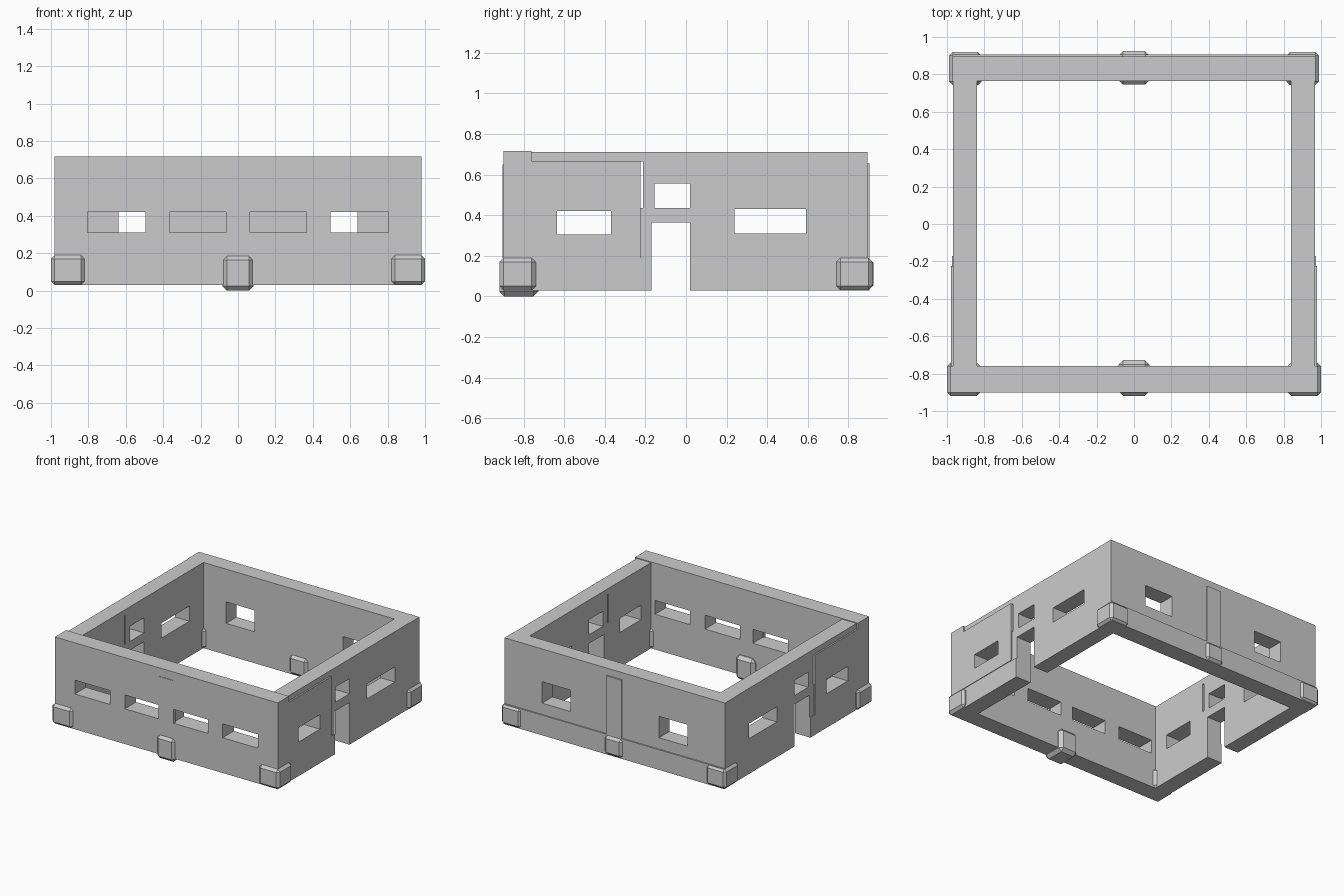
import bpy, bmesh
from mathutils import Matrix, Vector

if "Cube" in bpy.data.objects:
    bpy.data.objects.remove(bpy.data.objects["Cube"])


def add_boxes(name, boxes):
    """One object out of boxes given as (x0, x1, y0, y1, z0, z1)."""
    bm = bmesh.new()
    for x0, x1, y0, y1, z0, z1 in boxes:
        m = Matrix.Translation(((x0 + x1) / 2, (y0 + y1) / 2, (z0 + z1) / 2)) \
            @ Matrix.Diagonal((x1 - x0, y1 - y0, z1 - z0, 1))
        bmesh.ops.create_cube(bm, size=1, matrix=m)
    me = bpy.data.meshes.new(name)
    bm.to_mesh(me)
    bm.free()
    ob = bpy.data.objects.new(name, me)
    bpy.context.collection.objects.link(ob)
    return ob


def cut(ob, cutter):
    mod = ob.modifiers.new("openings", 'BOOLEAN')
    mod.operation = 'DIFFERENCE'
    mod.solver = 'EXACT'
    mod.object = cutter
    bpy.context.view_layer.objects.active = ob
    bpy.ops.object.modifier_apply(modifier=mod.name)


def block(name, box, bevel):
    ob = add_boxes(name, [box])
    mod = ob.modifiers.new("chamfer", 'BEVEL')
    mod.width = bevel
    mod.segments = 1
    mod.limit_method = 'NONE'
    return ob


B = 0.03  # underside of the walls

# Window, door and slit cutters
front_holes = [(s * c - 0.155, s * c + 0.155, -1.1, -0.6, 0.31, 0.42)
               for s in (-1, 1) for c in (0.21, 0.65)]
back_holes = [(s * 0.515 - 0.125, s * 0.515 + 0.125, 0.6, 1.1, 0.28, 0.45)
              for s in (-1, 1)]
side_openings = [(-0.635, -0.37, 0.305, 0.42), (0.24, 0.59, 0.31, 0.43),
                 (-0.155, 0.02, 0.435, 0.555), (-0.17, 0.02, -0.2, 0.365),
                 (-0.225, -0.212, 0.435, 0.665)]
side_holes = [(-1.3, 1.3, *o) for o in side_openings]
cut_front = add_boxes("front_cutter", front_holes)
cut_back = add_boxes("back_cutter", back_holes)
cut_side = add_boxes("side_cutter", side_holes)

# Front and back walls
front = add_boxes("front_wall", [(-0.98, 0.98, -0.90, -0.76, B, 0.717)])
cut(front, cut_front)
back = add_boxes("back_wall", [(-0.97, 0.97, 0.765, 0.895, B, 0.711)])
cut(back, cut_back)

# Side walls with their raised panels and low plinths
for s, side in ((-1, "left"), (1, "right")):
    def sided(a, b, *rest):
        return (min(s * a, s * b), max(s * a, s * b), *rest)
    wall = add_boxes(side + "_wall", [sided(0.84, 0.967, -0.76, 0.765, B, 0.711)])
    cut(wall, cut_side)
    panel = add_boxes(side + "_panel", [sided(0.955, 0.979, -0.76, -0.225, 0.19, 0.668)])
    cut(panel, cut_side)
    add_boxes(side + "_plinth", [sided(0.955, 0.974, -0.76, -0.172, B, 0.19)])
    # Chamfered corner feet
    block("front_" + side + "_foot", sided(0.82, 1.0, -0.92, -0.74, B, 0.19), 0.02)
    block("back_" + side + "_foot", sided(0.815, 0.988, 0.742, 0.92, B, 0.19), 0.02)

# Back plinth and the shallow pilasters
add_boxes("back_plinth", [(-0.97, 0.97, 0.88, 0.905, B, 0.19)])
add_boxes("back_pilaster", [(-0.065, 0.065, 0.88, 0.905, 0.19, 0.655)])
add_boxes("front_pilaster", [(-0.065, 0.065, -0.904, -0.88, 0.19, 0.65)])

# Middle feet; the front one reaches the ground
block("front_middle_foot", (-0.083, 0.083, -0.92, -0.727, 0.0, 0.19), 0.025)
block("back_middle_foot", (-0.083, 0.083, 0.745, 0.924, B, 0.19), 0.025)

for c in (cut_front, cut_back, cut_side):
    bpy.data.objects.remove(c)
